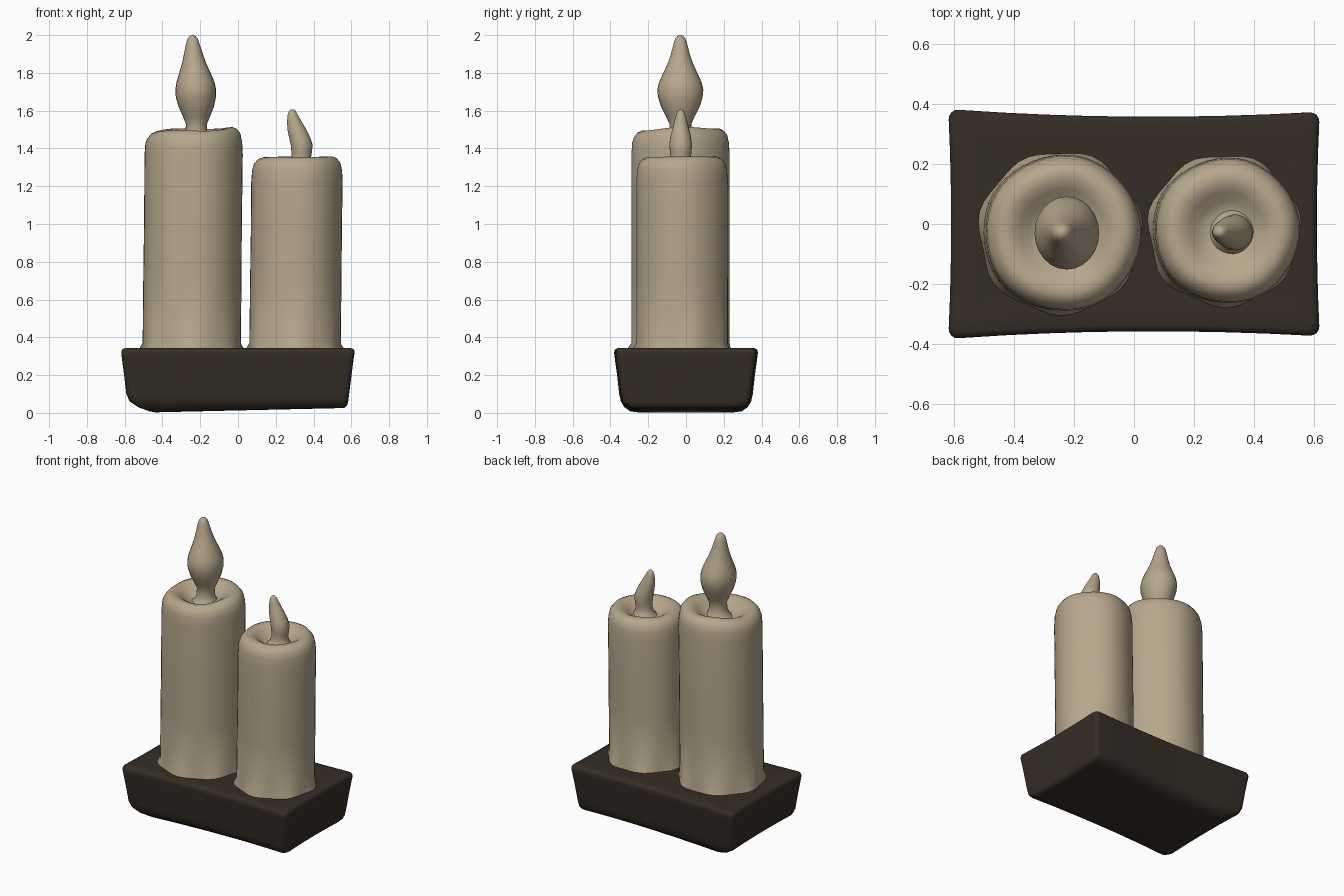
import bpy, bmesh, math


def material(name, rgb):
    m = bpy.data.materials.new(name)
    m.diffuse_color = (*rgb, 1)
    return m


WAX = material("cream wax", (0.47, 0.385, 0.265))
DARK = material("dark brown base", (0.036, 0.027, 0.019))


def loft(name, rings, mat, angle):
    """Skin a stack of equal-length rings and cap both ends."""
    bm = bmesh.new()
    rows = [[bm.verts.new(p) for p in ring] for ring in rings]
    n = len(rows[0])
    for a, b in zip(rows, rows[1:]):
        for i in range(n):
            j = (i + 1) % n
            bm.faces.new((a[i], a[j], b[j], b[i]))
    for row in (rows[0], rows[-1]):
        c = bm.verts.new([sum(v.co[k] for v in row) / n for k in range(3)])
        for i in range(n):
            bm.faces.new((row[i], row[(i + 1) % n], c))
    bmesh.ops.recalc_face_normals(bm, faces=bm.faces)
    me = bpy.data.meshes.new(name)
    bm.to_mesh(me)
    bm.free()
    me.materials.append(mat)
    ob = bpy.data.objects.new(name, me)
    bpy.context.collection.objects.link(ob)
    bpy.ops.object.select_all(action='DESELECT')
    ob.select_set(True)
    bpy.context.view_layer.objects.active = ob
    bpy.ops.object.shade_smooth_by_angle(angle=math.radians(angle))
    return ob


# Base: worn tapered block with pinched sides and rounded corners
def base_ring(xl, xr, hy, z, tilt, r=0.035):
    pts = []
    cx, hx = (xl + xr) / 2, (xr - xl) / 2
    corners = [(1, 1), (-1, 1), (-1, -1), (1, -1)]
    for q, (sx, sy) in enumerate(corners):
        for k in range(5):                       # corner arc
            a = math.pi / 2 * (q + k / 4)
            pts.append((sx * (hx - r) + r * math.cos(a), sy * (hy - r) + r * math.sin(a)))
        nx, ny = corners[(q + 1) % 4]
        a = math.pi / 2 * (q + 1)
        p0 = pts[-1]
        p1 = (nx * (hx - r) + r * math.cos(a), ny * (hy - r) + r * math.sin(a))
        for k in range(1, 8):                    # straight side
            t = k / 8
            pts.append((p0[0] + (p1[0] - p0[0]) * t, p0[1] + (p1[1] - p0[1]) * t))
    out = []
    for x, y in pts:
        u, v = x / hx, y / hy
        px = x * (1 - 0.016 * (1 - v * v))
        py = y * (1 - 0.055 * (1 - u * u)) * (1 - 0.012 * u)
        out.append((cx + px, py, z + tilt * (u + 1) / 2))
    return out


base = [(-0.44, 0.53, 0.26, 0.003, 0.022), (-0.47, 0.565, 0.295, 0.008, 0.018),
        (-0.53, 0.58, 0.325, 0.03, 0.01), (-0.575, 0.585, 0.343, 0.06, 0.0),
        (-0.593, 0.59, 0.352, 0.10, 0), (-0.605, 0.603, 0.363, 0.2, 0),
        (-0.617, 0.615, 0.376, 0.295, 0), (-0.62, 0.62, 0.379, 0.32, 0),
        (-0.615, 0.615, 0.374, 0.336, 0), (-0.597, 0.597, 0.357, 0.344, 0),
        (-0.54, 0.54, 0.30, 0.341, 0)]
loft("base", [base_ring(*b) for b in base], DARK, 60)


# Candles: turned pillars, leaning slightly, with a rounded rim and melted pool
def candle(name, x0, x1, y, top, profile, wobble):
    rings = []
    for r, z in profile:
        t = (z - 0.34) / (top - 0.34)
        ring = []
        for i in range(48):
            a = math.tau * i / 48
            ripple = 0.002 * math.sin(5 * a + 1)
            foot = 0.007 * math.sin(7 * a) if z < 0.36 else 0
            dz = wobble * (math.cos(a - 0.6) + 0.5 * math.cos(3 * a)) if t > 0.94 else 0
            ring.append((x0 + (x1 - x0) * t + (r + ripple + foot) * math.cos(a),
                         y + (r + ripple + foot) * math.sin(a), z + dz))
        rings.append(ring)
    loft(name, rings, WAX, 80)


def pillar(r, top):
    rim = [(0, -0.13), (-0.004, -0.07), (-0.013, -0.035), (-0.033, -0.01), (-0.055, 0),
           (-0.085, -0.003), (-0.115, -0.02), (-0.145, -0.045), (-0.175, -0.058)]
    return ([(r + 0.012, 0.30), (r + 0.01, 0.345), (r, 0.37), (r, 0.7), (r - 0.001, 1.0)]
            + [(r + dr, top + dz) for dr, dz in rim])


candle("tall_candle", -0.247, -0.235, -0.03, 1.5, pillar(0.26, 1.5), 0.01)
candle("short_candle", 0.30, 0.312, -0.022, 1.355, pillar(0.242, 1.355), 0.002)


# Flames: stacked ovals of (centre x, z, x radius, y radius)
def flame(name, y, rows):
    rings = [[(cx + rx * math.cos(math.tau * i / 24), y + ry * math.sin(math.tau * i / 24), z)
              for i in range(24)] for cx, z, rx, ry in rows]
    loft(name, rings, WAX, 80)


flame("tall_flame", -0.03, [
    (-0.222, 1.42, 0.10, 0.10), (-0.222, 1.45, 0.07, 0.07), (-0.221, 1.48, 0.057, 0.058),
    (-0.22, 1.53, 0.056, 0.058), (-0.22, 1.57, 0.072, 0.076), (-0.221, 1.62, 0.093, 0.102),
    (-0.223, 1.67, 0.106, 0.118), (-0.224, 1.71, 0.108, 0.122), (-0.225, 1.75, 0.101, 0.113),
    (-0.228, 1.80, 0.083, 0.090), (-0.232, 1.85, 0.064, 0.067), (-0.236, 1.90, 0.050, 0.050),
    (-0.239, 1.95, 0.037, 0.037), (-0.24, 1.98, 0.028, 0.028), (-0.24, 1.995, 0.016, 0.016),
    (-0.24, 2.0, 0.005, 0.005)])
flame("short_flame", -0.028, [
    (0.33, 1.285, 0.085, 0.085), (0.333, 1.315, 0.06, 0.06), (0.335, 1.345, 0.05, 0.052),
    (0.337, 1.38, 0.054, 0.057), (0.337, 1.42, 0.058, 0.060), (0.326, 1.46, 0.056, 0.055),
    (0.312, 1.50, 0.050, 0.045), (0.299, 1.54, 0.039, 0.035), (0.290, 1.575, 0.028, 0.025),
    (0.288, 1.595, 0.02, 0.018), (0.288, 1.607, 0.008, 0.008)])
